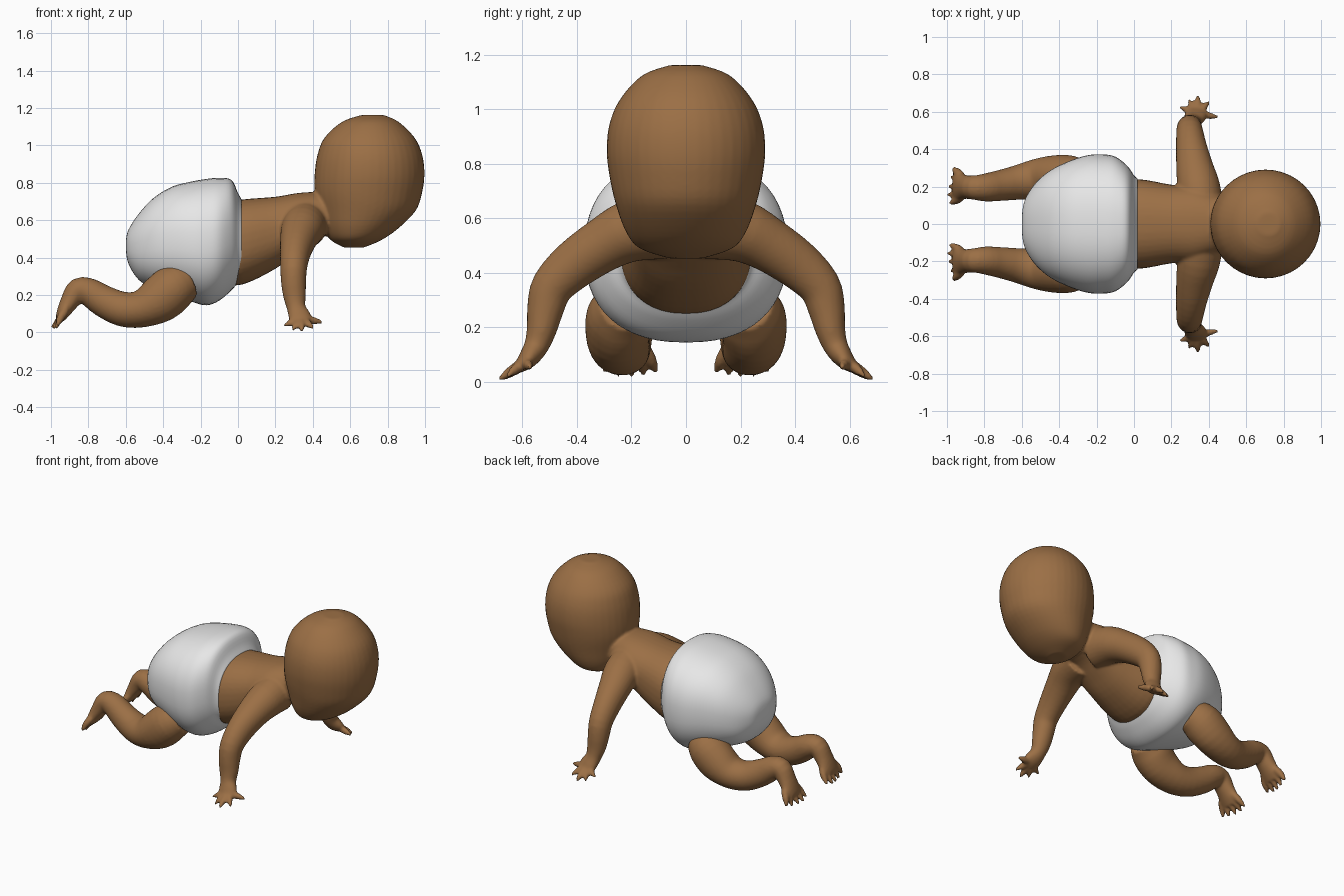
import bpy, bmesh, math
from mathutils import Vector

if "Cube" in bpy.data.objects:
    bpy.data.objects.remove(bpy.data.objects["Cube"])


def material(name, rgb):
    m = bpy.data.materials.new(name)
    m.diffuse_color = (*rgb, 1)
    m.use_nodes = True
    m.node_tree.nodes["Principled BSDF"].inputs["Base Color"].default_value = m.diffuse_color
    return m


SKIN = material("brown skin", (0.33, 0.16, 0.06))
CLOTH = material("white cloth", (0.8, 0.8, 0.8))


def spline(pts, steps):
    """Catmull-Rom through the stations, all numbers at once."""
    out = []
    for i in range(len(pts) - 1):
        a, b, c, d = (pts[max(0, min(len(pts) - 1, i + k))] for k in (-1, 0, 1, 2))
        for s in range(steps):
            t = s / steps
            out.append([0.5 * (2 * q + (r - p) * t + (2 * p - 5 * q + 4 * r - w) * t * t
                               + (3 * q - p - 3 * r + w) * t ** 3)
                        for p, q, r, w in zip(a, b, c, d)])
    return out + [list(pts[-1])]


def loft(bm, stations, side, axis=None, steps=4, n=28, power=2.0):
    """Closed tube through (x, y, z, half width along side, other half width)."""
    pts = spline(stations, steps)
    rings = []
    for i, p in enumerate(pts):
        c = Vector(p[:3])
        t = Vector(axis) if axis else (Vector(pts[min(i + 1, len(pts) - 1)][:3])
                                       - Vector(pts[max(i - 1, 0)][:3])).normalized()
        v = t.cross(Vector(side)).normalized()
        u = v.cross(t)
        ring = []
        for k in range(n):
            a = 2 * math.pi * k / n
            ca, sa = math.cos(a), math.sin(a)
            e = 2 / power
            ring.append(bm.verts.new(c + u * max(p[3], .003) * math.copysign(abs(ca) ** e, ca)
                                     + v * max(p[4], .003) * math.copysign(abs(sa) ** e, sa)))
        rings.append(ring)
    faces = [bm.faces.new((r[k], r[(k + 1) % n], q[(k + 1) % n], q[k]))
             for r, q in zip(rings, rings[1:]) for k in range(n)]
    faces += [bm.faces.new(rings[0][::-1]), bm.faces.new(rings[-1])]
    bmesh.ops.recalc_face_normals(bm, faces=faces)


def finish(bm, name, mat):
    me = bpy.data.meshes.new(name)
    bm.to_mesh(me)
    bm.free()
    me.materials.append(mat)
    for p in me.polygons:
        p.use_smooth = True
    ob = bpy.data.objects.new(name, me)
    bpy.context.collection.objects.link(ob)
    return ob


body = bmesh.new()

# head: level slices (z, back x, front x, half width)
head = [(1.162, .66, .78, .06), (1.125, .555, .86, .16), (1.04, .462, .945, .24),
        (.95, .425, .985, .28), (.85, .41, .997, .291), (.75, .41, .985, .28),
        (.65, .43, .95, .257), (.55, .46, .85, .22), (.49, .5, .76, .17), (.453, .57, .67, .06)]
loft(body, [((a + b) / 2, 0, z, (b - a) / 2, w) for z, a, b, w in head],
     (1, 0, 0), (0, 0, 1), n=40)

# torso and neck: upright slices (x, bottom, top, half width)
torso = [(-.12, .26, .68, .22), (.02, .255, .71, .24), (.2, .34, .725, .21),
         (.32, .43, .745, .2), (.42, .5, .75, .16), (.55, .53, .74, .13)]
loft(body, [(x, 0, (a + b) / 2, w, (b - a) / 2) for x, a, b, w in torso],
     (0, 1, 0), (1, 0, 0), n=40, power=2.3)

arm = [(.36, .08, .58, .12, .13), (.345, .2, .555, .115, .115), (.325, .3, .505, .1, .1),
       (.307, .41, .43, .083, .09), (.298, .49, .35, .072, .078), (.297, .515, .27, .067, .068),
       (.303, .53, .19, .06, .055), (.312, .55, .13, .05, .045), (.33, .58, .085, .06, .036),
       (.345, .61, .055, .05, .022)]
leg = [(-.27, .22, .28, .1, .1), (-.34, .24, .24, .125, .125), (-.42, .25, .175, .118, .125),
       (-.52, .24, .125, .108, .1), (-.62, .222, .125, .093, .093), (-.72, .205, .168, .082, .085),
       (-.795, .195, .215, .075, .075), (-.855, .195, .225, .065, .065),
       (-.9, .198, .165, .064, .05), (-.935, .2, .105, .075, .036), (-.953, .2, .07, .075, .024)]
fingers = [(.245, .625, .035), (.29, .665, .012), (.342, .688, .006), (.405, .655, .022),
           (.455, .57, .055)]
toes = [(-.985, .112, .035), (-.995, .155, .025), (-.99, .2, .02), (-.975, .25, .022),
        (-.965, .297, .035)]

for s in (1, -1):
    def flip(p):
        return (p[0], s * p[1], *p[2:])
    # arms and legs
    loft(body, [flip(p) for p in arm], (1, 0, 0), steps=3)
    loft(body, [flip(p) for p in leg], (0, 1, 0), steps=3)
    # fingers fan out from the palm
    for x, y, z in fingers:
        root = (.335 + (x - .335) * .15, .59, .072, .024, .022)
        mid = (.335 + (x - .335) * .6, .59 + (y - .59) * .6, .072 + (z - .072) * .55, .02, .018)
        loft(body, [flip(root), flip(mid), flip((x, y, z, .007, .007))], (.7, .1, .7), n=12)
    # toes
    for x, y, z in toes:
        root = (-.925, .2 + (y - .2) * .6, .115, .024, .024)
        mid = (-.95, .2 + (y - .2) * .85, .075, .021, .021)
        loft(body, [flip(root), flip(mid), flip((x, y, z, .009, .009))], (0, 1, 0), n=12)

# fuse the skin parts into one smooth surface
body_ob = finish(body, "body", SKIN)
r = body_ob.modifiers.new("fuse", 'REMESH')
r.mode = 'VOXEL'
r.voxel_size = 0.0095
r.use_smooth_shade = True
sm = body_ob.modifiers.new("soften", 'SMOOTH')
sm.factor = 0.5
sm.iterations = 4

# diaper: upright slices (x, bottom, top, half width)
diaper = [(-.6, .44, .49, .04), (-.585, .365, .55, .125), (-.53, .28, .635, .215),
          (-.45, .235, .72, .285), (-.35, .2, .78, .335), (-.25, .165, .806, .367),
          (-.17, .145, .82, .372), (-.1, .17, .826, .36), (-.035, .225, .815, .31),
          (.0, .265, .745, .26), (.02, .275, .71, .242)]
bm = bmesh.new()
loft(bm, [(x, 0, (a + b) / 2, w, (b - a) / 2) for x, a, b, w in diaper],
     (0, 1, 0), (1, 0, 0), n=56, power=2.35)
finish(bm, "diaper", CLOTH)
